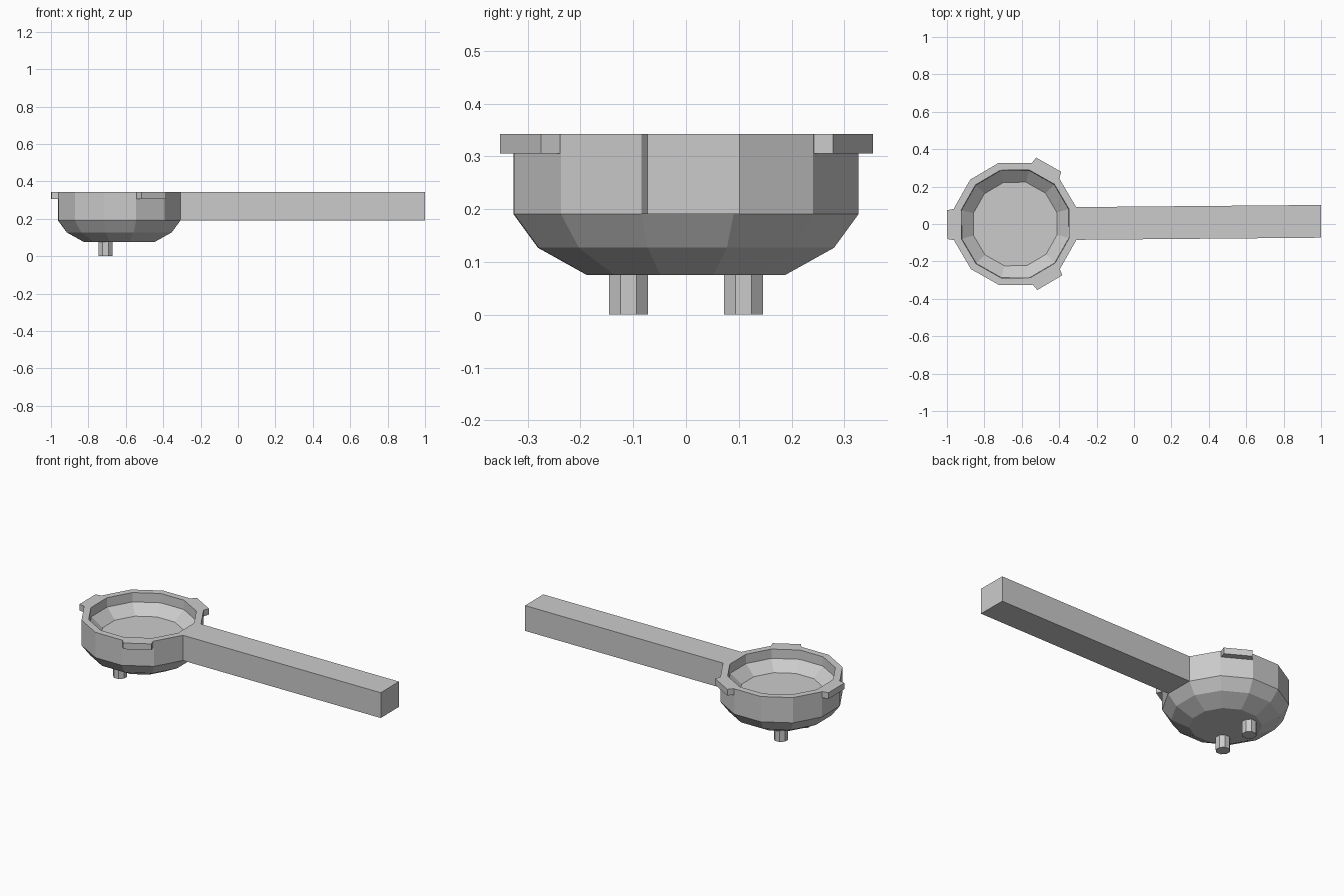
import bpy, bmesh
from math import cos, sin, pi, radians
from mathutils import Vector

if "Cube" in bpy.data.objects:
    bpy.data.objects.remove(bpy.data.objects["Cube"])

SIDES = 12
CX, TILT = -0.635, radians(0.5)   # bowl centre, slight twist of the whole piece
TOP = 0.343


def finish(name, bm):
    bmesh.ops.recalc_face_normals(bm, faces=bm.faces[:])
    mesh = bpy.data.meshes.new(name)
    bm.to_mesh(mesh)
    bm.free()
    obj = bpy.data.objects.new(name, mesh)
    bpy.context.collection.objects.link(obj)
    return obj


def place(obj):
    obj.location.x = CX
    obj.rotation_euler.z = TILT
    return obj


# Bowl: profile of (apothem, z) from the outer bottom, over the rim, to the inner floor
profile = [(0.187, 0.075), (0.28, 0.127), (0.3265, 0.191), (0.3265, TOP),
           (0.288, TOP), (0.286, 0.288), (0.223, 0.232)]
bm = bmesh.new()
rings = []
for a, z in profile:
    r = a / cos(pi / SIDES)
    rings.append([bm.verts.new((r * cos((i - 0.5) * 2 * pi / SIDES),
                                r * sin((i - 0.5) * 2 * pi / SIDES), z))
                  for i in range(SIDES)])
handle_face = None
for k in range(len(rings) - 1):
    for i in range(SIDES):
        j = (i + 1) % SIDES
        f = bm.faces.new((rings[k][i], rings[k][j], rings[k + 1][j], rings[k + 1][i]))
        if k == 2 and i == 0:
            handle_face = f
bm.faces.new(rings[0][::-1])
bm.faces.new(rings[-1])

# Handle: the bowl facet facing +x, extruded to the end
end = bmesh.ops.extrude_discrete_faces(bm, faces=[handle_face])["faces"][0]
bmesh.ops.translate(bm, verts=end.verts[:], vec=Vector((1.3085, 0, 0)))
bmesh.ops.remove_doubles(bm, verts=bm.verts[:], dist=0.0005)
place(finish("bowl_with_handle", bm))


# Lugs: three tapered tabs around the rim
def lug(name, angle):
    bm = bmesh.new()
    outline = [(0.315, -0.084), (0.3265, -0.084), (0.364, -0.077),
               (0.364, 0.077), (0.3265, 0.084), (0.315, 0.084)]
    low = bm.faces.new([bm.verts.new((x, y, 0.306)) for x, y in outline])
    ext = bmesh.ops.extrude_face_region(bm, geom=[low], use_keep_orig=True)
    up = [g for g in ext["geom"] if isinstance(g, bmesh.types.BMVert)]
    bmesh.ops.translate(bm, verts=up, vec=(0, 0, TOP - 0.306))
    obj = place(finish(name, bm))
    obj.rotation_euler.z += angle


for n, deg in enumerate((60, 180, 300)):
    lug(f"rim_lug_{n + 1}", radians(deg))

# Spouts: two short pegs under the bowl
for name, y in (("front_spout", -0.109), ("back_spout", 0.109)):
    bpy.ops.mesh.primitive_cylinder_add(vertices=8, radius=0.04, depth=0.08,
                                        location=(-0.708, y, 0.04),
                                        rotation=(0, 0, pi / 8))
    bpy.context.object.name = name
